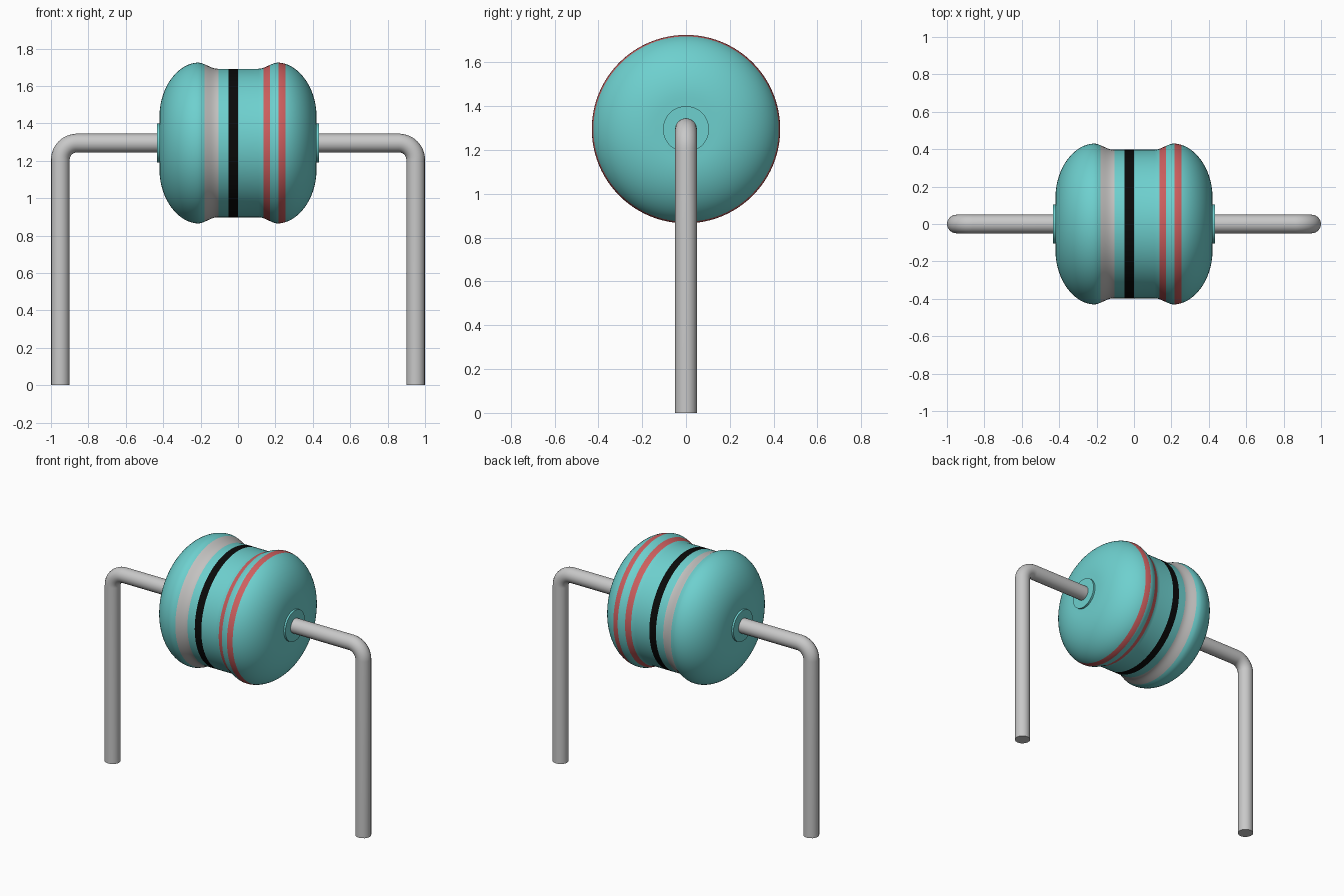
import bpy, bmesh, math
from mathutils import Vector

cube = bpy.data.objects.get("Cube")
if cube:
    bpy.data.objects.remove(cube, do_unlink=True)

AXIS_Z = 1.295   # height of the body axis
WIRE_R = 0.05


def material(name, rgb):
    m = bpy.data.materials.new(name)
    m.use_nodes = True
    m.diffuse_color = (*rgb, 1)
    bsdf = next(n for n in m.node_tree.nodes if n.type == 'BSDF_PRINCIPLED')
    bsdf.inputs["Base Color"].default_value = (*rgb, 1)
    bsdf.inputs["Roughness"].default_value = 0.5
    return m


teal = material("teal coating", (0.155, 0.63, 0.62))
grey = material("grey band", (0.55, 0.54, 0.53))
black = material("black band", (0.003, 0.003, 0.003))
red = material("red band", (0.62, 0.115, 0.115))
metal = material("lead metal", (0.58, 0.58, 0.58))


def smooth(obj, angle=40):
    bpy.ops.object.select_all(action='DESELECT')
    obj.select_set(True)
    bpy.context.view_layer.objects.active = obj
    bpy.ops.object.shade_smooth_by_angle(angle=math.radians(angle))


def lathe(name, profile, mats, pick, segments=96):
    """Revolve (x, radius) points about the body axis, with capped ends."""
    bm = bmesh.new()
    rings = []
    for x, r in profile:
        rings.append([bm.verts.new((x, r * math.cos(a), AXIS_Z + r * math.sin(a)))
                      for a in (2 * math.pi * i / segments for i in range(segments))])
    for (xa, _), (xb, _), a, b in zip(profile, profile[1:], rings, rings[1:]):
        for i in range(segments):
            j = (i + 1) % segments
            f = bm.faces.new((a[i], a[j], b[j], b[i]))
            f.material_index = pick((xa + xb) / 2)
    bm.faces.new(rings[0])
    bm.faces.new(rings[-1])
    bmesh.ops.recalc_face_normals(bm, faces=bm.faces)
    me = bpy.data.meshes.new(name)
    bm.to_mesh(me)
    bm.free()
    for m in mats:
        me.materials.append(m)
    obj = bpy.data.objects.new(name, me)
    bpy.context.collection.objects.link(obj)
    smooth(obj)
    return obj


# Body: narrow waist, a bulge at each side, rounded ends
WAIST_X, PEAK_X, END_X = 0.11, 0.215, 0.42
WAIST_R, PEAK_R, END_R = 0.397, 0.43, 0.14


def body_radius(x):
    x = abs(x)
    if x <= WAIST_X:
        return WAIST_R
    if x <= PEAK_X:
        t = (x - WAIST_X) / (PEAK_X - WAIST_X)
        return WAIST_R + (PEAK_R - WAIST_R) * t * t * (3 - 2 * t)
    u = min((x - PEAK_X) / (END_X - PEAK_X), 1)
    return END_R + (PEAK_R - END_R) * math.sqrt(1 - u ** 1.85)


# Colour bands: start, end, material slot
bands = [(-0.18, -0.105, 1), (-0.05, 0.0, 2), (0.135, 0.17, 3), (0.217, 0.255, 3)]

half = [WAIST_X + (PEAK_X - WAIST_X) * i / 10 for i in range(11)]
half += [PEAK_X + (END_X - PEAK_X) * math.sin(math.pi / 2 * i / 18) for i in range(1, 19)]
cuts = [e for b in bands for e in b[:2]]
xs = []
for x in sorted([s * h for h in half for s in (-1, 1)] + cuts):
    if not xs or x - xs[-1] > 1e-4:
        xs.append(x)


def band_slot(x):
    return next((slot for a, b, slot in bands if a < x < b), 0)


lathe("resistor_body", [(x, body_radius(x)) for x in xs],
      [teal, grey, black, red], band_slot)

BEND = 0.09
LEG_X = 1 - WIRE_R
for side, label in ((1, "left"), (-1, "right")):
    # Collar where the lead leaves the body
    lathe(label + "_collar", [(side * 0.38, 0.105), (side * 0.433, 0.105)],
          [teal], lambda x: 0, 48)

    # Bent wire lead
    path = [(0.36, AXIS_Z)]
    for i in range(13):
        a = math.pi / 2 * (1 - i / 12)
        path.append((LEG_X - BEND + BEND * math.cos(a), AXIS_Z - BEND + BEND * math.sin(a)))
    path.append((LEG_X, 0))
    cu = bpy.data.curves.new(label + "_lead", 'CURVE')
    cu.dimensions = '3D'
    cu.bevel_depth = WIRE_R
    cu.bevel_resolution = 6
    cu.use_fill_caps = True
    sp = cu.splines.new('POLY')
    sp.points.add(len(path) - 1)
    for p, (x, z) in zip(sp.points, path):
        p.co = (side * x, 0, z, 1)
    cu.materials.append(metal)
    lead = bpy.data.objects.new(label + "_lead", cu)
    bpy.context.collection.objects.link(lead)
    bpy.ops.object.select_all(action='DESELECT')
    lead.select_set(True)
    bpy.context.view_layer.objects.active = lead
    bpy.ops.object.convert(target='MESH')
    smooth(bpy.context.view_layer.objects.active)
